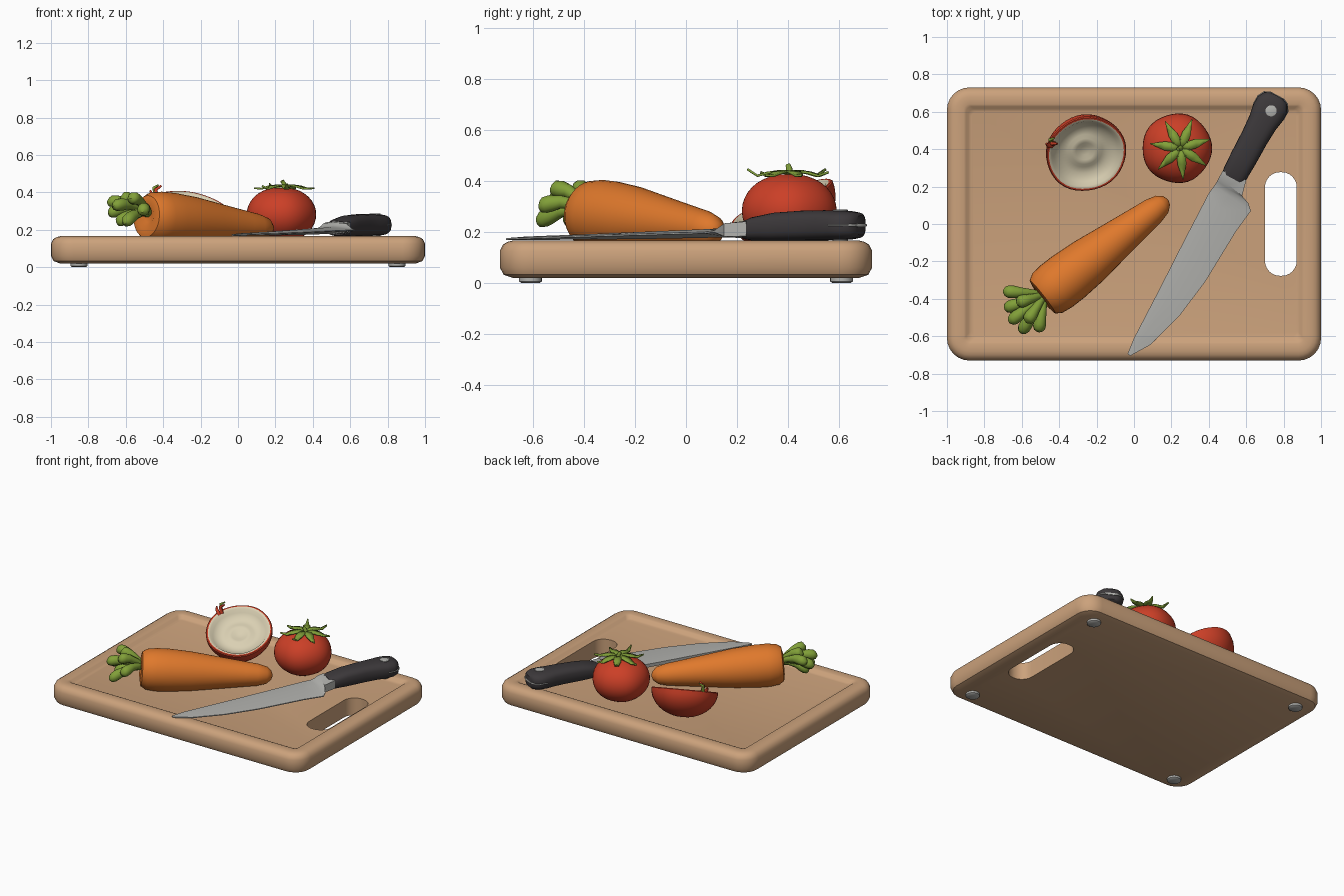
import bpy, bmesh, math
from mathutils import Vector, Matrix

cube = bpy.data.objects.get("Cube")
if cube:
    bpy.data.objects.remove(cube, do_unlink=True)


def material(name, r, g, b):
    m = bpy.data.materials.new(name)
    m.use_nodes = True
    m.diffuse_color = (r, g, b, 1)
    m.node_tree.nodes["Principled BSDF"].inputs["Base Color"].default_value = (r, g, b, 1)
    return m


wood = material("wood", 0.60, 0.36, 0.20)
orange = material("carrot orange", 0.74, 0.19, 0.025)
red = material("tomato red", 0.60, 0.05, 0.02)
green = material("leaf green", 0.22, 0.35, 0.04)
cream = material("cream flesh", 0.70, 0.63, 0.45)
steel = material("steel", 0.44, 0.44, 0.42)
black = material("handle black", 0.045, 0.04, 0.043)


def smooth(ob, angle=40):
    bpy.ops.object.select_all(action="DESELECT")
    ob.select_set(True)
    bpy.context.view_layer.objects.active = ob
    bpy.ops.object.shade_smooth_by_angle(angle=math.radians(angle))


def add_mesh(name, bm, mats):
    bmesh.ops.recalc_face_normals(bm, faces=bm.faces[:])
    me = bpy.data.meshes.new(name)
    bm.to_mesh(me)
    bm.free()
    for m in mats:
        me.materials.append(m)
    ob = bpy.data.objects.new(name, me)
    bpy.context.collection.objects.link(ob)
    smooth(ob)
    return ob


def loft(name, rings, mats, rule=lambda i: 0):
    """Skin a list of closed rings and cap both ends."""
    bm = bmesh.new()
    loops = [[bm.verts.new(p) for p in ring] for ring in rings]
    for i, (a, b) in enumerate(zip(loops, loops[1:])):
        for k in range(len(a)):
            n = (k + 1) % len(a)
            bm.faces.new((a[k], a[n], b[n], b[k])).material_index = rule(i)
    bm.faces.new(loops[0]).material_index = rule(0)
    bm.faces.new(loops[-1]).material_index = rule(len(rings) - 1)
    return add_mesh(name, bm, mats)


def rounded(hx, hy, r, z, cx=0, cy=0, steps=6):
    """Rounded rectangle ring."""
    ring = []
    for q, (sx, sy) in enumerate(((1, 1), (-1, 1), (-1, -1), (1, -1))):
        for s in range(steps + 1):
            a = (q + s / steps) * math.pi / 2
            ring.append((cx + sx * (hx - r) + r * math.cos(a),
                         cy + sy * (hy - r) + r * math.sin(a), z))
    return ring


def lathe(name, profile, mats, matrix, sides=36, lobes=0.0, rule=lambda i: 0):
    rings = []
    for r, z in profile:
        ring = []
        for k in range(sides):
            a = 2 * math.pi * k / sides
            s = r * (1 + lobes * math.cos(5 * a))
            ring.append(matrix @ Vector((s * math.cos(a), s * math.sin(a), z)))
        rings.append(ring)
    return loft(name, rings, mats, rule)


def stalks(name, paths, mat):
    """Tapered round stalks; each path is a list of (point, radius)."""
    cu = bpy.data.curves.new(name, "CURVE")
    cu.dimensions = "3D"
    cu.bevel_depth = 1
    cu.bevel_resolution = 3
    cu.use_fill_caps = True
    for path in paths:
        sp = cu.splines.new("POLY")
        sp.points.add(len(path) - 1)
        for pt, (co, rad) in zip(sp.points, path):
            pt.co = (*co, 1)
            pt.radius = rad
    cu.materials.append(mat)
    ob = bpy.data.objects.new(name, cu)
    bpy.context.collection.objects.link(ob)
    bpy.ops.object.select_all(action="DESELECT")
    ob.select_set(True)
    bpy.context.view_layer.objects.active = ob
    bpy.ops.object.convert(target="MESH")
    smooth(bpy.context.object, 60)


# Cutting board with a raised rim and a grip slot
section = [(.05, .02), (.015, .032), (0, .06), (0, .125), (.012, .15), (.03, .161),
           (.05, .166), (.09, .166), (.102, .161), (.115, .147), (.13, .142)]
board = loft("cutting_board",
             [rounded(1 - d, .73 - d, max(.12 - d, .03), z) for d, z in section], [wood])
slot = loft("slot_cutter", [rounded(.085, .277, .08, z, .785) for z in (-.1, .3)], [wood])
slot.hide_render = True
cut = board.modifiers.new("slot", "BOOLEAN")
cut.object = slot
cut.solver = "EXACT"
bpy.context.view_layer.objects.active = board
bpy.ops.object.modifier_apply(modifier="slot")
bpy.data.objects.remove(slot, do_unlink=True)
smooth(board)

# Four feet
for i, (sx, sy) in enumerate(((1, 1), (-1, 1), (-1, -1), (1, -1))):
    lathe(f"foot_{i + 1}", [(.036, 0), (.045, .006), (.045, .03)], [steel],
          Matrix.Translation((.85 * sx, .61 * sy, 0)), 20)

# Carrot
start, tip = Vector((-.495, -.395, .272)), Vector((.18, .13, .205))
axis = tip - start
along = Matrix.Translation(start) @ axis.to_track_quat("Z", "Y").to_matrix().to_4x4()
root = [(.03, .02), (.07, .0), (.112, .008), (.132, .04), (.14, .1), (.14, .18), (.13, .32),
        (.111, .46), (.095, .58), (.082, .68), (.072, .76), (.056, .82), (.03, .85), (.008, .858)]
lathe("carrot", root, [orange], along)

# Carrot stalks fan out from the thick end
base = Vector((-.475, -.375, .285))
ends = [(-.69, -.36, .35), (-.685, -.45, .29), (-.66, -.52, .33), (-.6, -.575, .24),
        (-.51, -.57, .3), (-.62, -.42, .372), (-.57, -.52, .37), (-.64, -.46, .24)]
paths = []
for e in ends:
    e = Vector(e)
    path = []
    for t, r in ((0, .018), (.3, .02), (.6, .027), (.8, .034), (.92, .033), (1, .024), (1.04, .008)):
        lift = Vector((0, 0, .025 * math.sin(math.pi * min(t, 1))))
        path.append((base.lerp(e, t) + lift, r))
    paths.append(path)
stalks("carrot_stalks", paths, green)

# Whole tomato
middle = Vector((.23, .405, .282))
body = []
for i in range(1, 18):
    a = math.pi * (i / 18 - .5)
    body.append((.186 * math.cos(a) ** .9, .145 * math.sin(a)))
body += [(.02, .132)]
lathe("tomato", body, [red], Matrix.Translation(middle), 40, .012)

# Pointed leaves and stem on the tomato
bm = bmesh.new()
for k in range(7):
    turn = Matrix.Translation((.25, .405, 0)) @ Matrix.Rotation(2 * math.pi * k / 7 + .3, 4, "Z")
    rows = [(0, .012, .428), (.04, .024, .438), (.085, .024, .432), (.125, .013, .42),
            (.165, .002, .422 + .012 * (k % 3))]
    rows = [[bm.verts.new(turn @ Vector((r, s * w, z))) for s in (-1, 1)] for r, w, z in rows]
    for a, b in zip(rows, rows[1:]):
        bm.faces.new((a[0], b[0], b[1], a[1]))
leaves = add_mesh("tomato_leaves", bm, [green])
thick = leaves.modifiers.new("thickness", "SOLIDIFY")
thick.thickness = .009
thick.offset = 0
stalks("tomato_stem", [[((.25, .405, .425), .016), ((.245, .405, .448), .012),
                        ((.235, .4, .462), .01)]], green)

# Halved tomato, cut face tilted to the front
normal = Vector((.17, -.4, .9))
tilt = Matrix.Translation((-.255, .375, .312)) @ normal.to_track_quat("Z", "Y").to_matrix().to_4x4()
skin = []
for i in range(1, 11):
    a = math.pi / 2 * i / 10
    skin.append((.217 * math.sin(a), -.175 * math.cos(a)))
flesh = [(.212, .005), (.203, .005), (.188, .0), (.172, -.022), (.13, -.04),
         (.095, -.042), (.075, -.032), (.05, -.034), (.025, -.045)]
lathe("tomato_half", skin + flesh, [red, cream], tilt, 40, .008,
      lambda i: 1 if i > len(skin) else 0)
stalks("tomato_half_stem", [
    [((-.44, .42, .36), .014), ((-.46, .42, .39), .01), ((-.47, .43, .41), .005)],
    [((-.43, .43, .37), .014), ((-.44, .43, .415), .01), ((-.41, .43, .435), .006)]], red)
stalks("tomato_half_leaf", [
    [((-.44, .44, .38), .012), ((-.45, .45, .425), .009), ((-.425, .46, .44), .004)]], green)

# Knife blade: spine point, edge point, height, half thickness
stations = [((-.035, -.695), (-.02, -.705), .172, .004), ((0, -.61), (.09, -.645), .175, .007),
            ((.13, -.36), (.24, -.495), .180, .010), ((.27, -.085), (.38, -.31), .186, .014),
            ((.40, .165), (.545, -.04), .194, .017), ((.43, .205), (.625, .07), .197, .018),
            ((.445, .23), (.612, .11), .202, .024), ((.455, .25), (.578, .15), .208, .032),
            ((.475, .285), (.60, .235), .212, .036)]
rings = []
for i, (a, b, z, h) in enumerate(stations):
    a, b = Vector((*a, z)), Vector((*b, z))
    edge = .003 if i < 7 else h * .8
    up = Vector((0, 0, 1))
    mid = a.lerp(b, .4)
    rings.append([a + up * h * .8, mid + up * h, b + up * edge,
                  b - up * edge, mid - up * h, a - up * h * .8])
loft("knife_blade", rings, [steel])

# Knife handle: rounded boxy sections along its axis
p0, p1 = Vector((.527, .243, 0)), Vector((.765, .685, 0))
side = (p1 - p0).normalized().cross(Vector((0, 0, 1)))


def handle_ring(t, w, z, h):
    ring = []
    for k in range(24):
        c, s = math.cos(math.pi * k / 12), math.sin(math.pi * k / 12)
        x, y = (math.copysign(abs(v) ** .7, v) for v in (c, s))
        ring.append(p0.lerp(p1, t) + side * w * x + Vector((0, 0, z + h * y)))
    return ring


grip = [(0, .062, .208, .038), (.06, .068, .212, .046), (.25, .072, .22, .056),
        (.5, .074, .225, .059), (.68, .08, .226, .059), (.8, .091, .226, .058),
        (.9, .09, .226, .056), (.97, .07, .226, .05), (1, .04, .226, .038)]
loft("knife_handle", [handle_ring(*g) for g in grip], [black])
loft("knife_tang", [handle_ring(t + .008, w + .003, z, .007) for t, w, z, h in grip[5:]], [steel])

# Rivet near the end of the handle
lathe("knife_rivet", [(.03, .16), (.03, .286), (.025, .288)], [steel],
      Matrix.Translation((.733, .605, 0)), 20)
